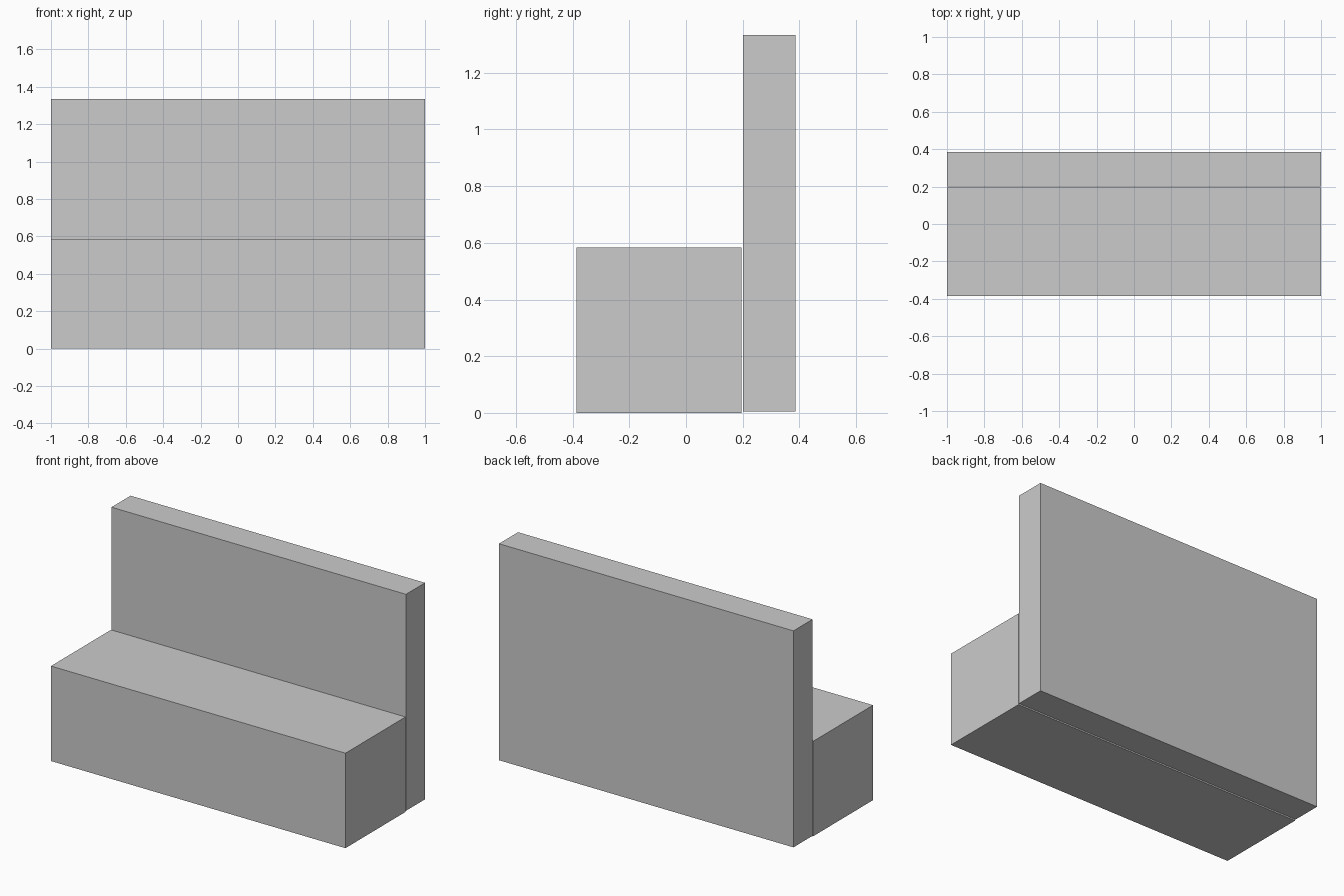
import bpy

if "Cube" in bpy.data.objects:
    bpy.data.objects.remove(bpy.data.objects["Cube"])


def box(name, x, y, z):
    """Add a box spanning the given (min, max) ranges."""
    spans = (x, y, z)
    bpy.ops.mesh.primitive_cube_add(size=1, location=[(a + b) / 2 for a, b in spans])
    obj = bpy.context.object
    obj.name = name
    obj.scale = [b - a for a, b in spans]
    bpy.ops.object.transform_apply(location=False, rotation=False, scale=True)
    return obj


# Solid bench seat
box("seat", (-1, 1), (-0.386, 0.196), (0, 0.583))

# Tall backrest, separated from the seat by a hairline gap
box("backrest", (-1, 1), (0.201, 0.386), (0.005, 1.334))
